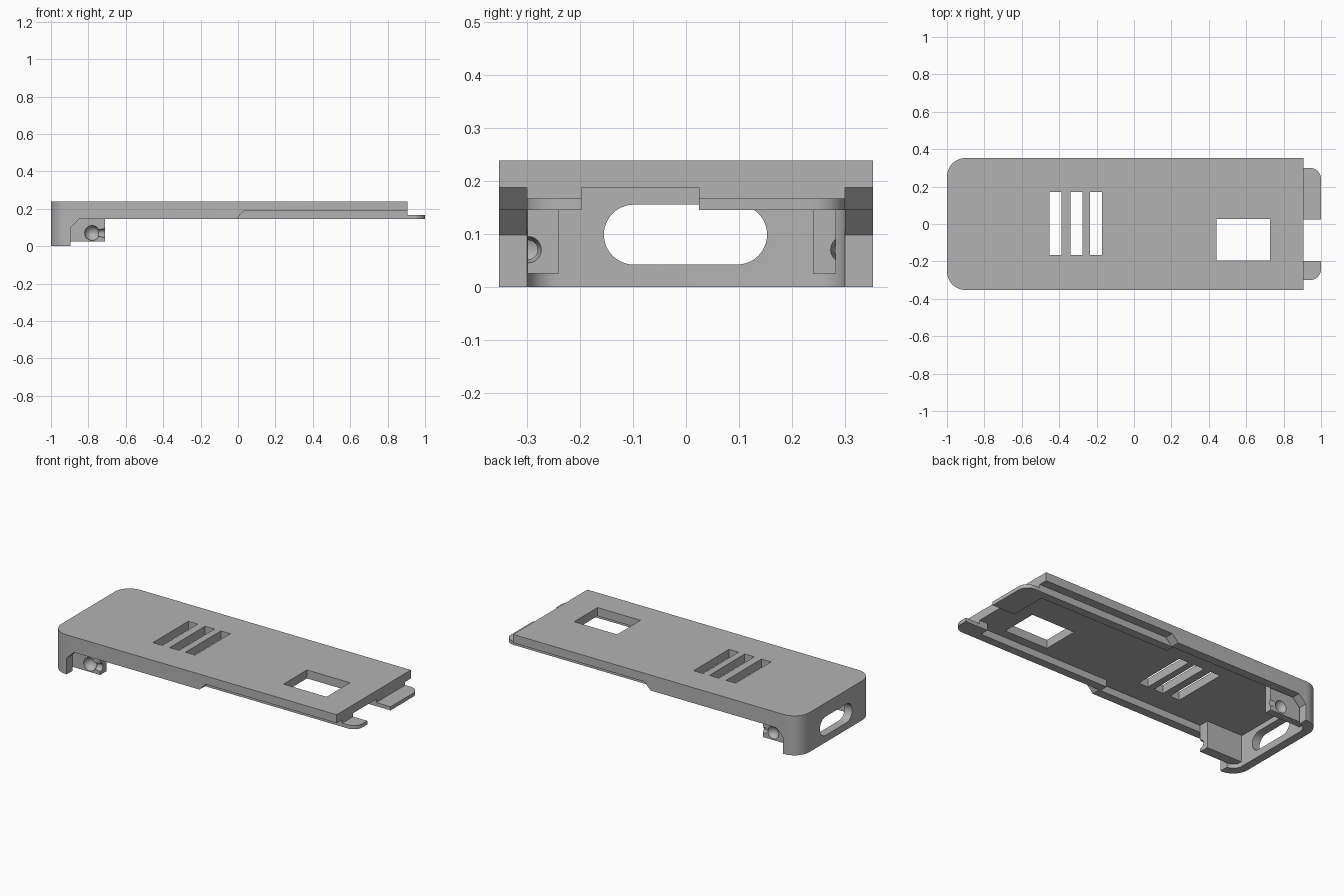
import bpy, bmesh, math
from mathutils import Vector

cube = bpy.data.objects.get("Cube")
if cube:
    bpy.data.objects.remove(cube, do_unlink=True)

grey = bpy.data.materials.new("plain grey")
grey.use_nodes = True
colour = (0.45, 0.45, 0.45, 1)
grey.diffuse_color = colour
grey.node_tree.nodes["Principled BSDF"].inputs["Base Color"].default_value = colour


def finish(name, bm):
    bmesh.ops.recalc_face_normals(bm, faces=bm.faces)
    mesh = bpy.data.meshes.new(name)
    bm.to_mesh(mesh)
    bm.free()
    mesh.materials.append(grey)
    obj = bpy.data.objects.new(name, mesh)
    bpy.context.collection.objects.link(obj)
    return obj


def prism(name, points, start, end):
    """Extrude a closed outline of 3D points from start to end offsets."""
    bm = bmesh.new()
    face = bm.faces.new([bm.verts.new(Vector(p) + Vector(start)) for p in points])
    new = bmesh.ops.extrude_face_region(bm, geom=[face])["geom"]
    verts = [v for v in new if isinstance(v, bmesh.types.BMVert)]
    bmesh.ops.translate(bm, verts=verts, vec=Vector(end) - Vector(start))
    return finish(name, bm)


def rounded(a0, a1, b0, b1, radii, steps=12):
    """Rectangle outline with a radius per corner, counter-clockwise."""
    corners = [(a0, b0, 1, 1), (a1, b0, -1, 1), (a1, b1, -1, -1), (a0, b1, 1, -1)]
    out = []
    for i, ((a, b, sa, sb), r) in enumerate(zip(corners, radii)):
        if not r:
            out.append((a, b))
            continue
        for k in range(steps + 1):
            t = math.pi + math.pi / 2 * (i + k / steps)
            out.append((a + sa * r + r * math.cos(t), b + sb * r + r * math.sin(t)))
    return out


def slab(name, x, y, z, radii=(0, 0, 0, 0)):
    pts = [(a, b, 0) for a, b in rounded(*x, *y, radii)]
    return prism(name, pts, (0, 0, z[0]), (0, 0, z[1]))


def round_solid(name, centre, r1, r2=None, depth=0):
    """Sphere, or a cone along x when depth is given."""
    bm = bmesh.new()
    if depth:
        bmesh.ops.create_cone(bm, cap_ends=True, segments=24, radius1=r1, radius2=r2, depth=depth)
        for v in bm.verts:
            v.co = Vector((v.co.z, v.co.y, v.co.x))
    else:
        bmesh.ops.create_uvsphere(bm, u_segments=32, v_segments=16, radius=r1)
    bmesh.ops.translate(bm, verts=bm.verts, vec=centre)
    return finish(name, bm)


def boolean(obj, tools, operation="DIFFERENCE"):
    for tool in tools:
        mod = obj.modifiers.new("cut", "BOOLEAN")
        mod.operation = operation
        mod.solver = "EXACT"
        mod.object = tool
        bpy.context.view_layer.objects.active = obj
        bpy.ops.object.modifier_apply(modifier=mod.name)
        bpy.data.objects.remove(tool, do_unlink=True)


ROOF, RIM, TOP = 0.187, 0.145, 0.238

# Shell: rounded at the closed end, hollow below
cover = slab("cover_shell", (-1, 0.905), (-0.353, 0.353), (0, TOP), (0.1, 0, 0, 0.1))
cavity = slab("cavity", (-0.95, 1.2), (-0.3, 0.3), (-0.1, ROOF), (0.06, 0, 0, 0.06))

# Stepped and chamfered lower edge of the side walls
steps = [(-0.895, -0.1), (-0.895, 0.098), (-0.848, RIM), (-0.01, RIM),
         (0.03, ROOF), (1.2, ROOF), (1.2, -0.1)]
side_cut = prism("side_cut", [(x, 0, z) for x, z in steps], (0, -1, 0), (0, 1, 0))

# Stadium opening through the end wall
port = rounded(-0.155, 0.153, 0.042, 0.155, [0.0564] * 4)
port_cut = prism("port_cut", [(0, y, z) for y, z in port], (-1.1, 0, 0), (-0.91, 0, 0))

# Three vents and the window through the roof
cuts = [cavity, side_cut, port_cut]
for x in (-0.42, -0.308, -0.203):
    cuts.append(slab("vent_cut", (x - 0.032, x + 0.032), (-0.165, 0.172), (0.1, 0.4)))
cuts.append(slab("window_cut", (0.44, 0.727), (-0.195, 0.028), (0.1, 0.4)))
boolean(cover, cuts)

parts = [cover]
for name, side, tab_inner, block_outer in (("left", 1, 0.025, 0.283), ("right", -1, 0.197, 0.299)):
    def span(a, b):
        return tuple(sorted((side * a, side * b)))

    # Inner lip, end tab and the neck joining the tab to the roof
    lip = slab(name + "_inner_lip", (-0.02, 0.88), span(0.25, 0.3), (RIM, ROOF + 0.01))
    neck = slab(name + "_tab_neck", (0.85, 0.905), span(tab_inner, 0.3), (RIM, ROOF + 0.01))
    radii = (0, 0, 0.06, 0) if side > 0 else (0, 0.06, 0, 0)
    tab = slab(name + "_end_tab", (0.87, 1), span(tab_inner, 0.3), (RIM, 0.167), radii)
    boolean(lip, [neck, tab], "UNION")

    # Latch block with a ball socket and a flared entry channel
    block = slab(name + "_latch_block", (-0.945, -0.71), span(0.24, block_outer), (0.025, ROOF + 0.01))
    y = side * 0.298
    boolean(block, [
        round_solid("socket", (-0.78, y, 0.07), 0.04),
        round_solid("channel", (-0.735, y, 0.07), 0.013, 0.027, 0.07),
    ])
    parts += [lip, block]

# Smooth the curved walls, keep the hard edges
bpy.ops.object.select_all(action="DESELECT")
for obj in parts:
    obj.select_set(True)
bpy.context.view_layer.objects.active = cover
bpy.ops.object.shade_smooth_by_angle(angle=math.radians(30))
